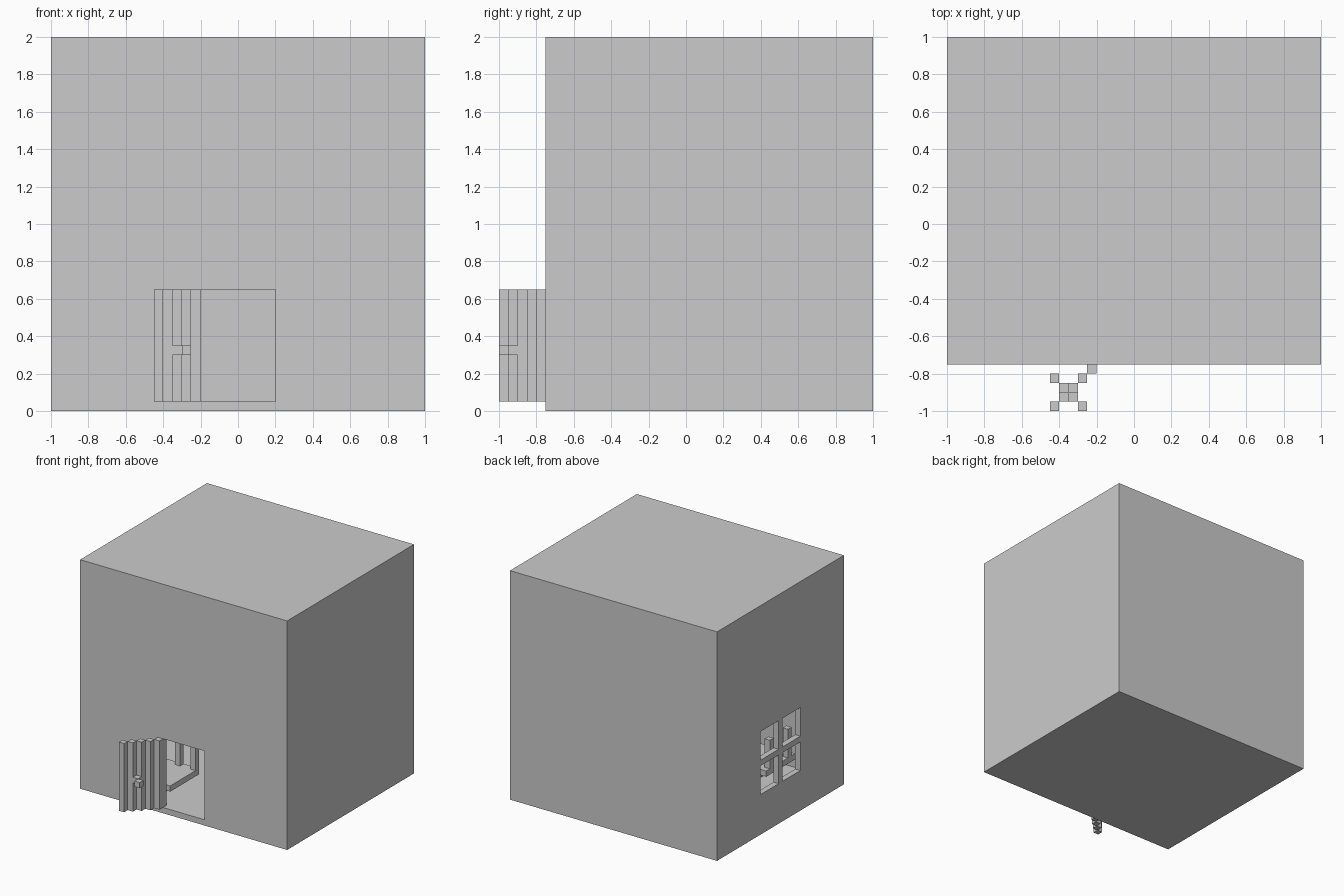
import bpy, bmesh

if "Cube" in bpy.data.objects:
    bpy.data.objects.remove(bpy.data.objects["Cube"])

V = 0.05  # block size


def boxes(name, spans):
    """One object made of axis-aligned boxes given as (x0, x1, y0, y1, z0, z1)."""
    bm = bmesh.new()
    for x0, x1, y0, y1, z0, z1 in spans:
        for v in bmesh.ops.create_cube(bm, size=1)["verts"]:
            v.co.x = x1 if v.co.x > 0 else x0
            v.co.y = y1 if v.co.y > 0 else y0
            v.co.z = z1 if v.co.z > 0 else z0
    me = bpy.data.meshes.new(name)
    bm.to_mesh(me)
    bm.free()
    ob = bpy.data.objects.new(name, me)
    bpy.context.collection.objects.link(ob)
    return ob


def cut(target, name, span):
    cutter = boxes(name, [span])
    mod = target.modifiers.new(name, "BOOLEAN")
    mod.operation = "DIFFERENCE"
    mod.solver = "EXACT"
    mod.object = cutter
    bpy.context.view_layer.objects.active = target
    bpy.ops.object.modifier_apply(modifier=name)
    bpy.data.objects.remove(cutter)


# Hollow house shell
house = boxes("house_shell", [(-1, 1, -0.75, 1, 0, 2)])
cut(house, "room", (-0.95, 0.95, -0.7, 0.95, 0.05, 1.95))

# Doorway in the front wall
cut(house, "doorway", (-0.2, 0.2, -0.8, -0.65, 0.05, 0.65))

# Four window panes in the left wall
for y in (-0.15, 0.15):
    for z in (0.35, 0.65):
        cut(house, "pane", (-1.05, -0.9, y, y + 0.25, z, z + 0.25))

# Open door: diagonal row of upright strips
boxes("open_door", [(-0.25 - i * V, -0.2 - i * V, -0.8 - i * V, -0.75 - i * V, 0.05, 0.65)
                    for i in range(5)])

# Door handle: small blocks on both sides of the door
boxes("door_handle", [(-0.45 + i * V, -0.4 + i * V, -0.85 - i * V, -0.8 - i * V, 0.3, 0.35)
                      for i in range(4)])

# Small piece of furniture glimpsed inside: raised plate, centre foot, uprights
boxes("furniture_plate", [(-0.6, -0.2, -0.65, -0.25, 0.15, 0.2)])
boxes("furniture_foot", [(-0.45, -0.35, -0.5, -0.4, 0.05, 0.15)])
boxes("furniture_uprights", [(x, x + V, y, y + V, 0.2, 0.45)
                             for x, y in ((-0.25, -0.3), (-0.4, -0.3), (-0.6, -0.35), (-0.6, -0.6))])
